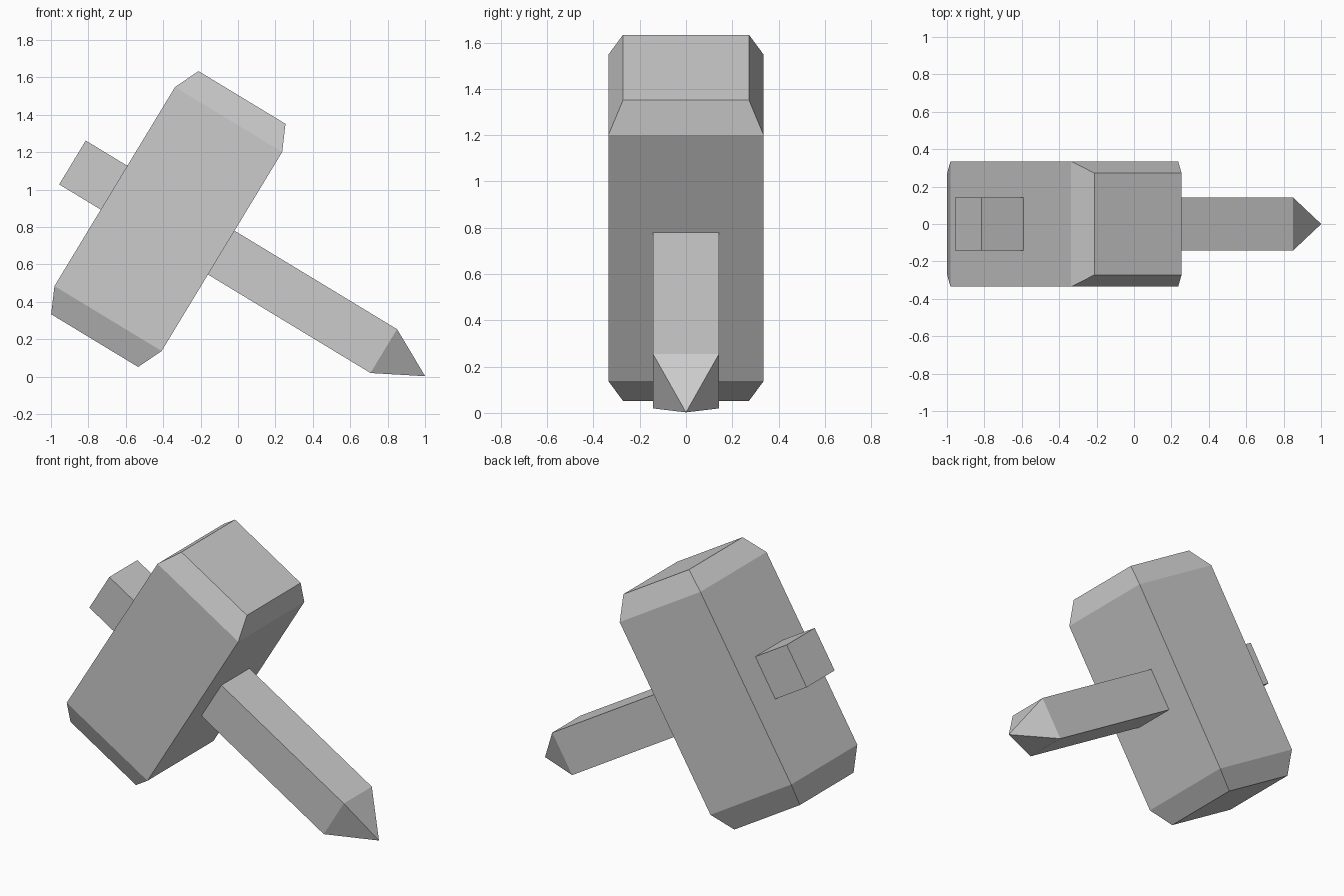
import bpy
import bmesh
from mathutils import Vector

cube = bpy.data.objects.get("Cube")
if cube:
    bpy.data.objects.remove(cube, do_unlink=True)

# Single flat material
grey = bpy.data.materials.new("light_grey")
grey.use_nodes = True
colour = (0.6, 0.6, 0.6, 1.0)
grey.diffuse_color = colour
grey.node_tree.nodes["Principled BSDF"].inputs["Base Color"].default_value = colour

# Tilted frame: u runs along the head, v along the handle
CENTRE = Vector((-0.3725, 0, 0.8425))
U = Vector((0.518, 0, 0.855)).normalized()
V = Vector((U.z, 0, -U.x))
Y = Vector((0, 1, 0))


def loft(name, axis, side, sections, shift=Vector()):
    """Skin rectangles (distance, half side, half depth); zero size makes a point."""
    bm = bmesh.new()
    rings = []
    for dist, a, b in sections:
        base = CENTRE + shift + axis * dist
        signs = [(-1, -1), (1, -1), (1, 1), (-1, 1)] if a else [(0, 0)]
        rings.append([bm.verts.new(base + side * a * s + Y * b * t) for s, t in signs])
    for r0, r1 in zip(rings, rings[1:]):
        for i in range(4):
            j = (i + 1) % 4
            if len(r1) == 1:
                bm.faces.new((r0[i], r0[j], r1[0]))
            else:
                bm.faces.new((r0[i], r0[j], r1[j], r1[i]))
    for ring in (rings[0], rings[-1]):
        if len(ring) == 4:
            bm.faces.new(ring)
    bmesh.ops.recalc_face_normals(bm, faces=bm.faces)
    mesh = bpy.data.meshes.new(name)
    bm.to_mesh(mesh)
    bm.free()
    mesh.materials.append(grey)
    obj = bpy.data.objects.new(name, mesh)
    bpy.context.collection.objects.link(obj)
    return obj


# Block head with tapered ends
loft("hammer_head", U, V, [
    (-0.76, 0.272, 0.272), (-0.622, 0.335, 0.335),
    (0.622, 0.335, 0.335), (0.76, 0.272, 0.272)])

# Handle through the head: stub above, pointed end below
loft("handle", V, U, [
    (-0.595, 0.137, 0.142), (1.351, 0.137, 0.142), (1.61, 0, 0)], U * -0.007)
